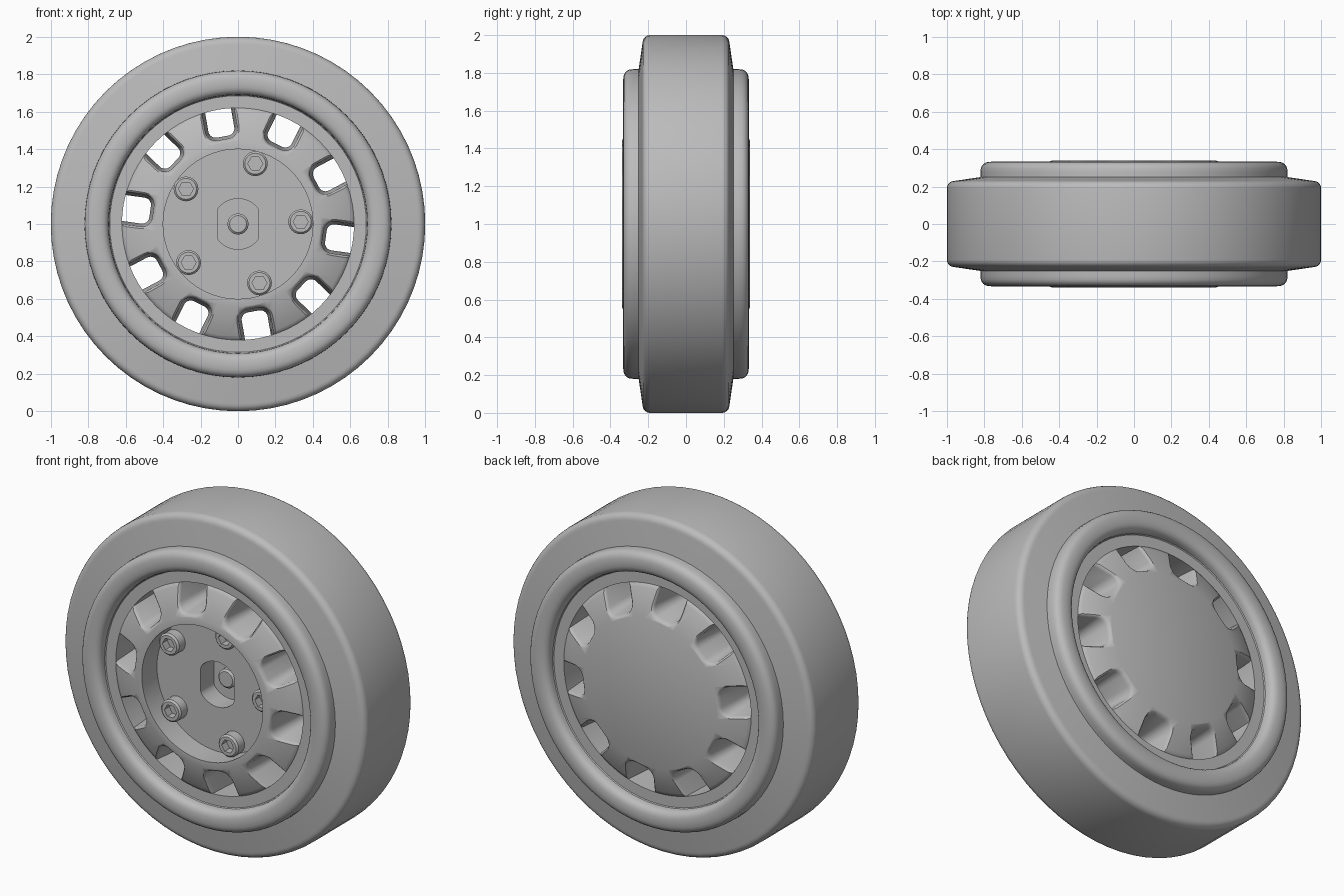
import bpy, bmesh, math
from math import cos, sin, pi, radians

if "Cube" in bpy.data.objects:
    bpy.data.objects.remove(bpy.data.objects["Cube"])

GREY = (0.5, 0.5, 0.5)
grey = bpy.data.materials.new("plain grey")
grey.use_nodes = True
grey.diffuse_color = (*GREY, 1)
grey.node_tree.nodes["Principled BSDF"].inputs["Base Color"].default_value = (*GREY, 1)


def finish(bm, name):
    bmesh.ops.remove_doubles(bm, verts=bm.verts, dist=1e-5)
    bmesh.ops.recalc_face_normals(bm, faces=bm.faces)
    mesh = bpy.data.meshes.new(name)
    bm.to_mesh(mesh)
    bm.free()
    mesh.materials.append(grey)
    obj = bpy.data.objects.new(name, mesh)
    bpy.context.collection.objects.link(obj)
    return obj


def loft(bm, loops, closed=False):
    """Bridge equal-length point loops; cap the ends unless closed."""
    rings = [[bm.verts.new(p) for p in loop] for loop in loops]
    n = len(rings[0])
    pairs = list(zip(rings, rings[1:]))
    if closed:
        pairs.append((rings[-1], rings[0]))
    else:
        bm.faces.new(rings[0])
        bm.faces.new(rings[-1])
    for a, b in pairs:
        for i in range(n):
            j = (i + 1) % n
            bm.faces.new((a[i], a[j], b[j], b[i]))


def circle(r, y, cx=0, cz=1, n=72):
    return [(cx + r * cos(2 * pi * i / n), y, cz + r * sin(2 * pi * i / n)) for i in range(n)]


def mirrored(half):
    """Profile from back to front, symmetric about y = 0."""
    return half + [(r, -y) for r, y in reversed(half)]


def smooth(obj, angle=35):
    bpy.ops.object.select_all(action='DESELECT')
    obj.select_set(True)
    bpy.context.view_layer.objects.active = obj
    bpy.ops.object.shade_smooth_by_angle(angle=radians(angle))


def cut(obj, cutter):
    mod = obj.modifiers.new("cut", 'BOOLEAN')
    mod.operation = 'DIFFERENCE'
    mod.solver = 'EXACT'
    mod.object = cutter
    bpy.context.view_layer.objects.active = obj
    bpy.ops.object.modifier_apply(modifier=mod.name)
    bpy.data.objects.remove(cutter)


# Tyre: rounded shoulders and gently sloping side walls
bm = bmesh.new()
shoulder = [(0.96 + 0.04 * sin(t * pi / 10), 0.19 + 0.04 * cos(t * pi / 10)) for t in range(6)]
loft(bm, [circle(r, y) for r, y in mirrored([(0.76, 0.2), (0.79, 0.255)] + shoulder)], True)
smooth(finish(bm, "tyre"))

# Rim: rounded lip, flat inner step and straight barrel
bm = bmesh.new()
lip = []
for k in range(13):
    c, s = cos(pi * k / 12), sin(pi * k / 12)
    lip.append((0.755 + 0.065 * math.copysign(abs(c) ** 0.75, c), 0.275 + 0.058 * s ** 0.75 if s > 0.01 else 0.275))
lip = [(0.62, 0.27), (0.685, 0.27)] + lip[::-1] + [(0.82, 0.2)]
loft(bm, [circle(r, y) for r, y in mirrored(lip)], True)
smooth(finish(bm, "rim"))

# Hub disc: closed at the back, recessed at the front, sloping to the spoke tips
TOP, FLOOR = 0.338, -0.195
bm = bmesh.new()
outer = [(0.44, TOP), (0.60, 0.282), (0.62, 0.27), (0.635, 0.24)]
profile = mirrored(outer) + [(0.4, -TOP), (0.4, FLOOR)]
loft(bm, [circle(r, y) for r, y in profile])
hub = finish(bm, "spoked_hub")


def face_height(r):
    return TOP - max(0, r - 0.44) * 0.36


def slot_outline(e):
    """Rounded slot in (radius, sideways) coordinates, grown by e."""
    inner, half, corner = 0.458 - e, 0.086 + e, 0.055 + e
    pts = [(0.72, -half)]
    for side in (-1, 1):
        for k in range(7):
            a = pi / 2 * (k / 6 if side < 0 else 1 - k / 6)
            pts.append((inner + corner * (1 - sin(a)), side * (half - corner + corner * cos(a))))
    return pts + [(0.72, half)]


# Ten slots with rounded entry edges and a slight draft
levels = [(0.05, 0.016), (0, 0.014), (-0.006, 0.006), (-0.02, 0)]
bm = bmesh.new()
for i in range(10):
    a = radians(100 + 36 * i)
    loops = []
    steps = [(1, d, e) for d, e in levels] + [(0, 0, -0.016)] + [(-1, d, e) for d, e in reversed(levels)]
    for side, d, e in steps:
        loops.append([(r * cos(a) - t * sin(a), side * (face_height(r) + d), 1 + r * sin(a) + t * cos(a))
                      for r, t in slot_outline(e)])
    loft(bm, loops)
cut(hub, finish(bm, "slot_cutter"))

# Axle socket: round with two flat sides
bm = bmesh.new()
loft(bm, [[(max(-0.11, min(0.11, x)), y, z) for x, y, z in circle(0.135, y, n=46)] for y in (-0.28, -0.07)])
cut(hub, finish(bm, "socket_cutter"))
smooth(hub)

# Centre stud
bm = bmesh.new()
loft(bm, [circle(r, y, n=32) for r, y in [(0.056, -0.05), (0.056, -0.105), (0.045, -0.115)]])
smooth(finish(bm, "centre_stud"), 25)

# Five bolts with hexagonal sockets
bolt = [(0.066, -0.18, 0), (0.066, -0.252, 0), (0.056, -0.262, 0), (0.04, -0.262, 1), (0.04, -0.215, 1)]
for i in range(5):
    a = radians(2 + 72 * i)
    cx, cz = 0.335 * cos(a), 1 + 0.335 * sin(a)
    loops = []
    for r, y, is_hex in bolt:
        loop = circle(r, y, cx, cz, 24)
        if is_hex:
            loop = []
            for k in range(24):
                t = 2 * pi * k / 24
                rr = r * cos(pi / 6) / cos(t % (pi / 3) - pi / 6) if k % 4 else r
                loop.append((cx + rr * cos(t), y, cz + rr * sin(t)))
        loops.append(loop)
    bm = bmesh.new()
    loft(bm, loops)
    smooth(finish(bm, f"bolt_{i + 1}"), 25)
